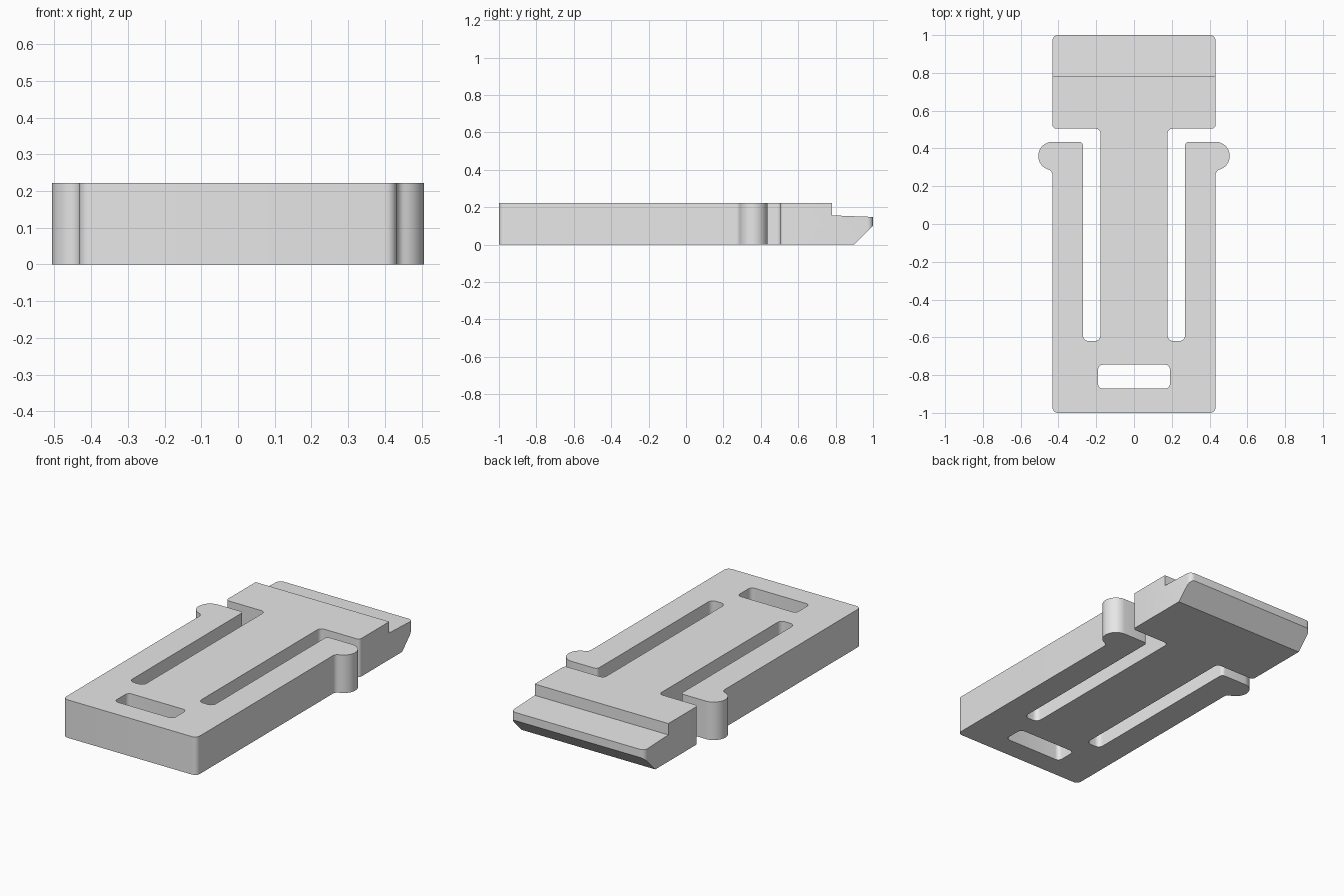
import bpy, bmesh
from math import cos, sin, atan2, pi, sqrt, radians
from mathutils import Vector

cube = bpy.data.objects.get("Cube")
if cube:
    bpy.data.objects.remove(cube)

HEIGHT = 0.222
HALF = 0.432

grey = bpy.data.materials.new("light_grey")
grey.use_nodes = True
colour = (0.8, 0.8, 0.8, 1)
grey.diffuse_color = colour
grey.node_tree.nodes["Principled BSDF"].inputs["Base Color"].default_value = colour


def arc(cx, cy, r, start, end, steps):
    angles = [start + (end - start) * i / steps for i in range(steps + 1)]
    return [Vector((cx + r * cos(a), cy + r * sin(a))) for a in angles]


def corner(before, point, after, r, steps=6):
    """Round a right-angled corner of an outline."""
    p = Vector(point)
    u = (Vector(before) - p).normalized()
    v = (Vector(after) - p).normalized()
    c = p + (u + v) * r
    return [c - v * r * cos(t) - u * r * sin(t)
            for t in [pi / 2 * i / steps for i in range(steps + 1)]]


def prism(name, outline, direction, to_3d):
    """Extrude a closed outline into a solid."""
    bm = bmesh.new()
    face = bm.faces.new([bm.verts.new(to_3d(p)) for p in outline])
    result = bmesh.ops.extrude_face_region(bm, geom=[face], use_keep_orig=True)
    moved = [g for g in result["geom"] if isinstance(g, bmesh.types.BMVert)]
    bmesh.ops.translate(bm, verts=moved, vec=direction)
    bmesh.ops.recalc_face_normals(bm, faces=bm.faces)
    mesh = bpy.data.meshes.new(name)
    bm.to_mesh(mesh)
    bm.free()
    mesh.materials.append(grey)
    obj = bpy.data.objects.new(name, mesh)
    bpy.context.collection.objects.link(obj)
    return obj


def cut(target, cutter, operation):
    mod = target.modifiers.new(cutter.name, "BOOLEAN")
    mod.operation = operation
    mod.solver = "EXACT"
    mod.object = cutter
    bpy.ops.object.select_all(action="DESELECT")
    bpy.context.view_layer.objects.active = target
    target.select_set(True)
    bpy.ops.object.modifier_apply(modifier=mod.name)
    bpy.data.objects.remove(cutter)


# Outer side of the spring arm: rounded front corner, fillet, round grip
GRIP_Y, GRIP_R, FILLET = 0.36, 0.075, 0.03
dy = sqrt((GRIP_R + FILLET) ** 2 - FILLET ** 2)
join = atan2(dy, -FILLET)
half = corner((0, -1), (HALF, -1), (HALF, 0), 0.03)
half += arc(HALF + FILLET, GRIP_Y - dy, FILLET, pi, join, 6)
half += arc(HALF, GRIP_Y, GRIP_R, join - pi, pi / 2, 20)[1:]

# Arm tip, slot, central stem and head
path = [(HALF, 0.435), (0.27, 0.435), (0.27, -0.62), (0.178, -0.62),
        (0.178, 0.505), (HALF, 0.505), (HALF, 1), (0, 1)]
radii = [0.02, 0.03, 0.03, 0.025, 0.02, 0.03]
for i, r in enumerate(radii, 1):
    half += corner(path[i - 1], path[i], path[i + 1], r)

outline = half + [Vector((-p.x, p.y)) for p in reversed(half)]
clip = prism("clip_body", outline, (0, 0, HEIGHT), lambda p: (p.x, p.y, 0))

# Side profile: stepped lip and bevelled nose at the back
side = [(-1.1, -0.1), (0.8, -0.1), (0.8, 0), (0.9, 0), (1, 0.1), (1.1, 0.1),
        (1.1, 0.144), (0.78, 0.156), (0.78, 0.3), (-1.1, 0.3)]
profile = prism("side_profile", side, (2, 0, 0), lambda p: (-1, p[0], p[1]))
cut(clip, profile, "INTERSECT")

# Strap window near the front
box = [(-0.19, -0.872), (0.19, -0.872), (0.19, -0.745), (-0.19, -0.745)]
window = []
for i in range(4):
    window += corner(box[i - 1], box[i], box[(i + 1) % 4], 0.025)
hole = prism("window_cutter", window, (0, 0, 0.5), lambda p: (p.x, p.y, -0.1))
cut(clip, hole, "DIFFERENCE")

bpy.ops.object.shade_smooth_by_angle(angle=radians(30))
